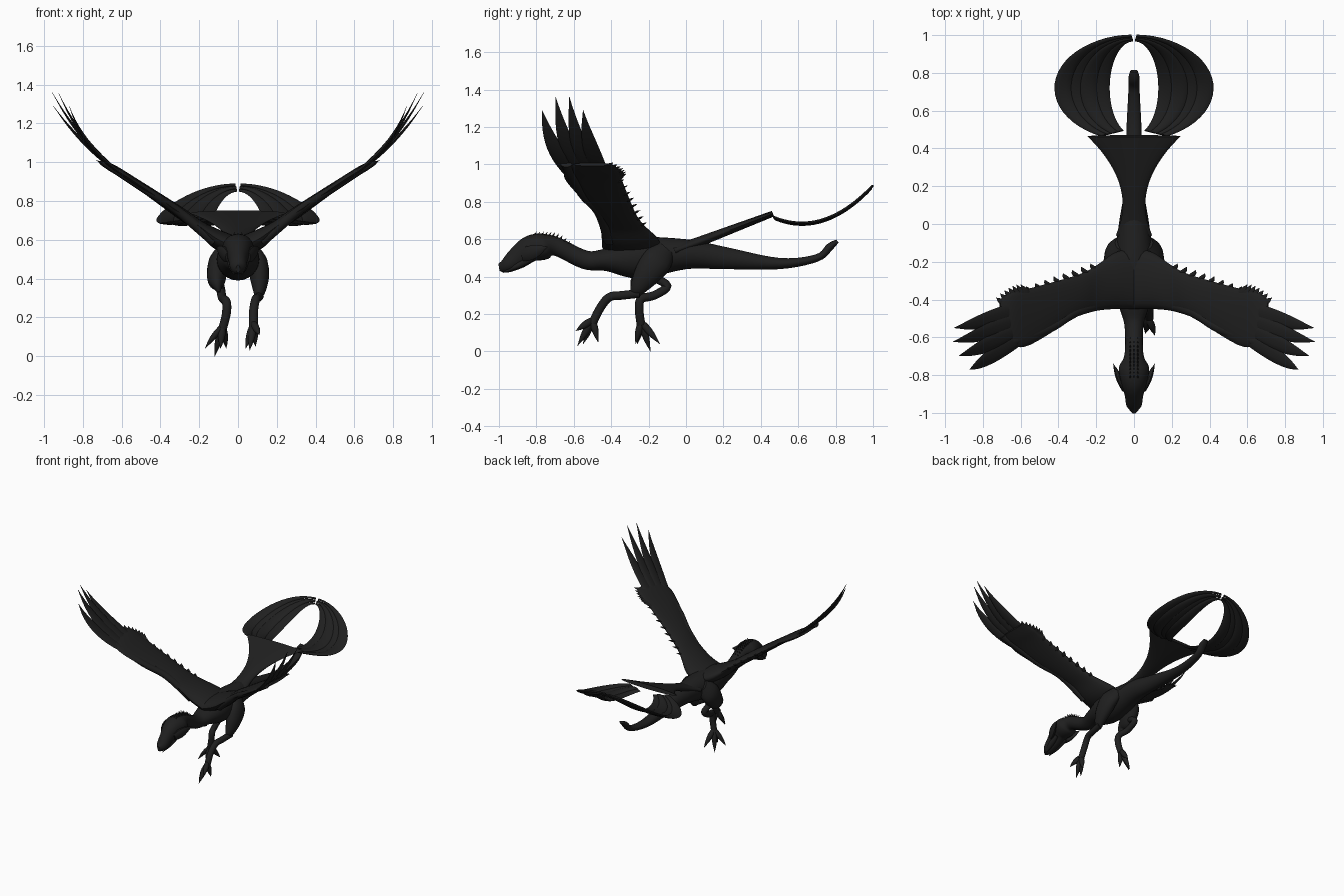
import bpy
import bmesh
from math import sin, cos, pi, tau, radians
from mathutils import Vector

if "Cube" in bpy.data.objects:
    bpy.data.objects.remove(bpy.data.objects["Cube"], do_unlink=True)

COLOUR = (.014, .014, .014, 1)
charcoal = bpy.data.materials.new("charcoal")
charcoal.use_nodes = True
charcoal.diffuse_color = COLOUR
shader = charcoal.node_tree.nodes["Principled BSDF"]
shader.inputs["Base Color"].default_value = COLOUR
shader.inputs["Roughness"].default_value = .8

ACROSS = Vector((1, 0, 0))
ALONG = Vector((0, 1, 0))


def smooth_rows(rows, steps):
    """Catmull-Rom interpolation between rows of numbers."""
    result = []
    last = len(rows) - 1
    for i in range(last):
        before, start = rows[max(i - 1, 0)], rows[i]
        end, after = rows[i + 1], rows[min(i + 2, last)]
        for k in range(steps):
            t = k / steps
            result.append([
                b + t / 2 * (c - a + t * (2 * a - 5 * b + 4 * c - d + t * (3 * (b - c) + d - a)))
                for a, b, c, d in zip(before, start, end, after)])
    result.append(list(rows[last]))
    return result


def loft(name, rows, sides_axes=(ACROSS,), steps=5, sides=16):
    """Elliptic skin along rows of x, y, z, half width, half depth."""
    rows = smooth_rows(rows, steps)
    bm = bmesh.new()
    rings = []
    for i, (x, y, z, width, depth) in enumerate(rows):
        ahead = Vector(rows[min(i + 1, len(rows) - 1)][:3])
        behind = Vector(rows[max(i - 1, 0)][:3])
        across = sides_axes[min(i, len(sides_axes) - 1)].normalized()
        up = (ahead - behind).cross(across).normalized()
        ring = []
        for k in range(sides):
            angle = tau * k / sides
            offset = across * cos(angle) * max(width, .001) + up * sin(angle) * max(depth, .001)
            ring.append(bm.verts.new(Vector((x, y, z)) + offset))
        rings.append(ring)
    for low, high in zip(rings, rings[1:]):
        for k in range(sides):
            n = (k + 1) % sides
            bm.faces.new((low[k], low[n], high[n], high[k]))
    bm.faces.new(rings[0])
    bm.faces.new(rings[-1])
    bmesh.ops.recalc_face_normals(bm, faces=bm.faces)
    mesh = bpy.data.meshes.new(name)
    bm.to_mesh(mesh)
    bm.free()
    mesh.materials.append(charcoal)
    obj = bpy.data.objects.new(name, mesh)
    bpy.context.collection.objects.link(obj)
    bpy.ops.object.select_all(action="DESELECT")
    bpy.context.view_layer.objects.active = obj
    obj.select_set(True)
    bpy.ops.object.shade_smooth_by_angle(angle=radians(50))


def blade(name, root, tip, width, depth, axis=ACROSS, bend=None):
    """Pointed blade swelling near its root, optionally curved through a control point."""
    root, tip = Vector(root), Vector(tip)
    bend = bend or (root + tip) / 2
    rows = []
    for k in range(7):
        t = k / 6
        centre = root.lerp(bend, t).lerp(bend.lerp(tip, t), t)
        swell = sin(pi * (.25 + .75 * t))
        rows.append((*centre, width * swell, depth * swell))
    loft(name, rows, (axis,), steps=2, sides=10)


# Head, neck, trunk and long tail in one skin: y, z, half width, half depth
trunk = [(-1, .45, .01, .02), (-.96, .46, .04, .04), (-.9, .5, .05, .06),
         (-.83, .55, .07, .07), (-.76, .56, .08, .07), (-.69, .56, .05, .05),
         (-.54, .49, .05, .05), (-.43, .49, .08, .06), (-.26, .5, .11, .11),
         (0, .52, .08, .08), (.2, .5, .05, .06), (.5, .47, .04, .03),
         (.7, .5, .03, .02), (.77, .56, .03, .02), (.81, .59, .02, .01)]
loft("body", [(0, *row) for row in trunk], sides=24)

# Bristles along the nape
for i in range(13):
    y = -.83 + i * .02
    z = .59 - 4 * max(y + .76, 0) ** 2
    for x in (-.02, 0, .02):
        blade("nape_bristle", (x, y, z), (x, y + .03, z + .05), .006, .008)

# Flared rump sheet, waisted where it leaves the trunk
rump = []
for k in range(8):
    y = -.06 + .075 * k
    rump.append((0, y, .56 + .38 * y, .06 + 1.4 * (y - .1) ** 2, .03 - .002 * k))
loft("rump_sheet", rump, sides=24)


def fan_point(reach, angle, s):
    """Point on the tail fan, from its inner rim (reach 0) to its outer rim (1)."""
    y = .72 + (.25 + .03 * reach) * sin(angle)
    return Vector((s * (.14 + .27 * reach) * cos(angle), y, .68 + 1.4 * (y - .62) ** 2))


for s, label in ((1, "left"), (-1, "right")):
    # Curling tail fan feathers, narrowing as the rims meet
    for k in range(4):
        reach = (k + .5) / 4
        rows, axes = [], []
        for i in range(25):
            angle = radians(-65 + 153 * i / 24)
            span = fan_point(1, angle, s) - fan_point(0, angle, s)
            x, y, z = fan_point(reach, angle, s)
            rows.append((x, y, z + .006 * (k % 2), span.length / 6, .009 * cos(angle / 2)))
            axes.append(span)
        loft(label + "_fan_feather", rows, axes, steps=1, sides=10)

    # Broad thin wing arm, chord running fore and aft
    wing = [(0, -.29, .56, .16, .05), (.1, -.3, .6, .15, .05), (.2, -.34, .67, .12, .03),
            (.3, -.38, .74, .11, .03), (.55, -.49, .91, .15, .02),
            (.65, -.5, .97, .14, .02), (.71, -.5, 1, .1, .01)]
    loft(label + "_wing", [(s * x, *rest) for x, *rest in wing], (ALONG,), sides=20)
    bone = [(.12, -.41, .59), (.3, -.46, .74), (.45, -.55, .84), (.7, -.64, 1)]
    loft(label + "_wing_bone", [(s * x, y, z, .03, .03 - .02 * x) for x, y, z in bone], (ALONG,))

    # Long primary feathers sweeping up to spread tips
    for k in range(4):
        f = k / 3
        root = Vector((s * .56, -.58 + .15 * f, .91))
        tip = Vector((s * (.87 + .09 * sin(2 * f)), -.77 + .22 * f, 1.29 + .08 * sin(pi * f)))
        bend = Vector((s * .8, root.lerp(tip, .7).y - .01, 1.07))
        blade(label + "_primary_feather", root, tip, .047, .011, ALONG, bend)

    # Ragged secondary tips on the trailing corner
    for k in range(7):
        f = k / 6
        root = Vector((s * (.54 + .11 * f), -.41 - .03 * f, .9 + .07 * f))
        tip = Vector((s * (.6 + .13 * f), -.32 - .07 * f * f, .95 + .06 * f))
        blade(label + "_secondary_feather", root, tip, .026, .009, Vector((s, -.7, .5)))

    # Small barbs along the trailing edge
    for k in range(8):
        root = Vector((s * .2, -.25, .67)).lerp(Vector((s * .54, -.37, .9)), k / 7)
        blade(label + "_edge_barb", root, root + Vector((s * .03, .04, .02)), .018, .007)

    # Cheek flare, brow ridge, jaw ridge and eye
    blade(label + "_cheek_flare", (s * .05, -.88, .51), (s * .11, -.74, .56), .02, .04)
    blade(label + "_brow", (s * .05, -.78, .6), (s * .02, -.95, .49), .015, .015)
    blade(label + "_jaw", (s * .04, -.82, .5), (s * .02, -.98, .42), .02, .02)
    blade(label + "_eye", (s * .05, -.85, .55), (s * .07, -.85, .56), .012, .012, ALONG)

    # Heavy thigh, the right one folded higher
    knee = .31 - .02 * s
    loft(label + "_thigh", [(s * .06, -.1, .55, .04, .05), (s * .1, -.15, .49, .05, .08),
                            (s * .11, -.21, .41, .05, .07),
                            (s * .11, -.26, knee + .04, .03, .04),
                            (s * .1, -.27, knee, .01, .02)])

# Shins: the left reaches forward, the right is folded beneath the trunk
shins = {"left": [(.11, -.25, .31), (.1, -.34, .3), (.09, -.41, .29), (.08, -.46, .23),
                  (.08, -.5, .15)],
         "right": [(-.1, -.18, .4), (-.09, -.1, .35), (-.08, -.17, .3), (-.06, -.24, .28),
                   (-.06, -.25, .22), (-.08, -.24, .14)]}
# Toe tips, each leaving the end of its shin
toes = {"left": [(.04, -.55, .04), (.06, -.58, .03), (.11, -.59, .11), (.09, -.47, .05)],
        "right": [(-.17, -.26, .04), (-.12, -.19, 0), (-.06, -.14, .04), (-.09, -.27, .04)]}
for label, path in shins.items():
    loft(label + "_shin", [(*point, .023, .023) for point in path])
    for tip in toes[label]:
        blade(label + "_clawed_toe", Vector(path[-1]) + Vector((0, 0, .02)), tip, .02, .02)
